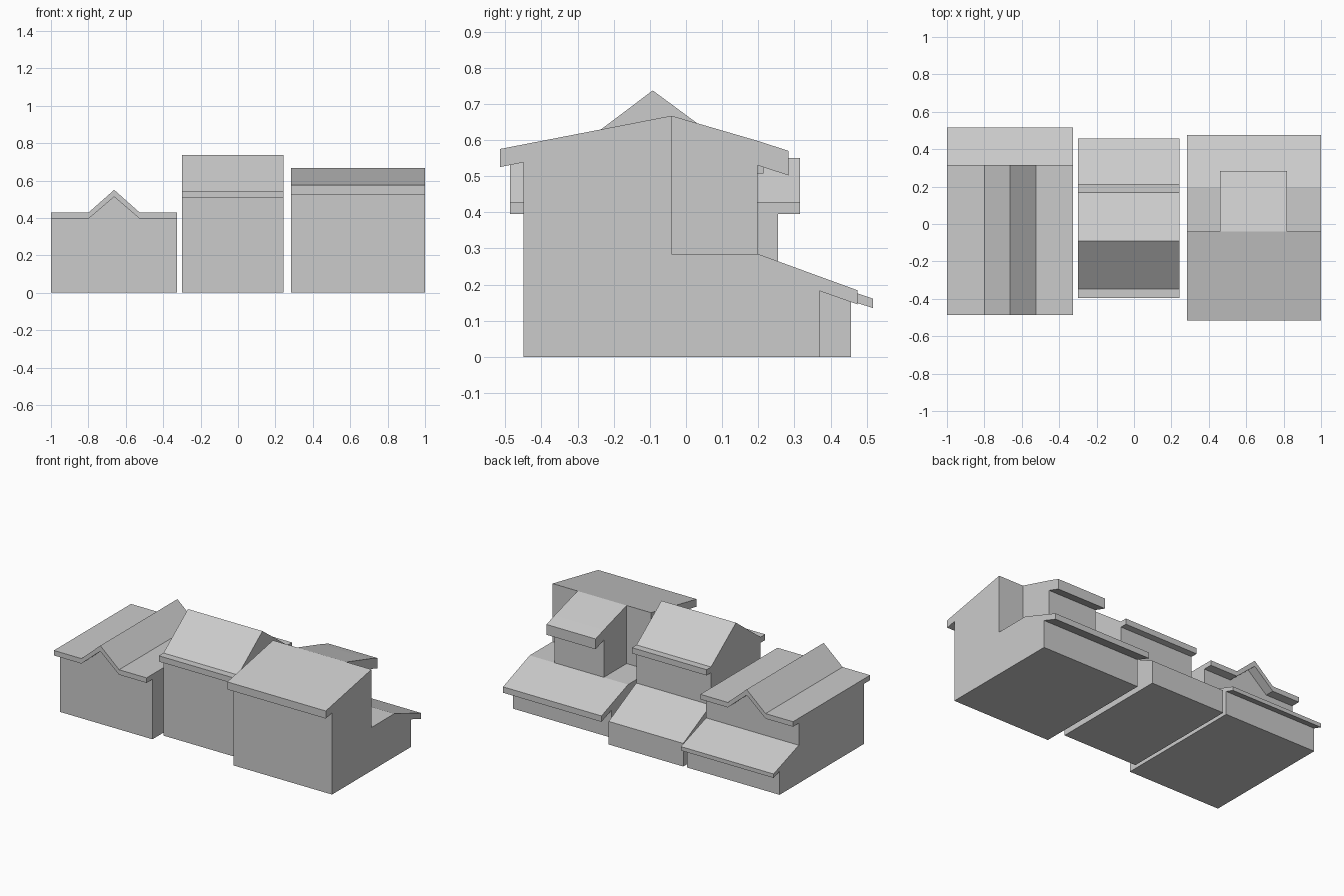
import bpy, bmesh


def prism(name, profile, axis, a, b):
    """Extrude a side profile (y,z) along x, or a front profile (x,z) along y."""
    bm = bmesh.new()
    if axis == 'x':
        pts, move = [(a, u, v) for u, v in profile], (b - a, 0, 0)
    else:
        pts, move = [(u, a, v) for u, v in profile], (0, b - a, 0)
    face = bm.faces.new([bm.verts.new(p) for p in pts])
    new = bmesh.ops.extrude_face_region(bm, geom=[face])['geom']
    bmesh.ops.translate(bm, vec=move,
                        verts=[g for g in new if isinstance(g, bmesh.types.BMVert)])
    bmesh.ops.recalc_face_normals(bm, faces=bm.faces)
    mesh = bpy.data.meshes.new(name)
    bm.to_mesh(mesh)
    bm.free()
    bpy.context.collection.objects.link(bpy.data.objects.new(name, mesh))


# Left house: flat roof with a central gable, plus a rear lean-to
L, R = -1.0, -0.325
under = [(L, 0.395), (-0.80, 0.395), (-0.662, 0.513), (-0.525, 0.395), (R, 0.395)]
over = [(L, 0.428), (-0.80, 0.428), (-0.662, 0.55), (-0.525, 0.428), (R, 0.428)]
prism("left_house_walls", [(L, 0)] + under + [(R, 0)], 'y', -0.425, 0.255)
prism("left_house_roof", under + over[::-1], 'y', -0.487, 0.315)
prism("left_house_lean_to",
      [(0.255, 0), (0.255, 0.25), (0.517, 0.161), (0.517, 0.135), (0.455, 0.155), (0.455, 0)],
      'x', L, R)

# Middle house: pitched roof with flat eave ledges and a flush rear lean-to
prism("middle_house",
      [(-0.345, 0), (-0.345, 0.507), (-0.395, 0.507), (-0.395, 0.545), (-0.347, 0.545),
       (-0.092, 0.737), (0.168, 0.545), (0.215, 0.545), (0.215, 0.507), (0.17, 0.507),
       (0.17, 0.295), (0.457, 0.152), (0.457, 0)],
      'x', -0.30, 0.243)

# Right house: front block with low rear section
prism("right_house_body",
      [(-0.45, 0), (-0.45, 0.538), (-0.515, 0.525), (-0.515, 0.575), (-0.04, 0.667),
       (-0.04, 0.285), (0.198, 0.285), (0.475, 0.184), (0.475, 0.145), (0.37, 0.182), (0.37, 0)],
      'x', 0.283, 1.0)

# Right house: narrow rear wing with overhanging roof
prism("right_house_rear_wing",
      [(-0.04, 0.285), (-0.04, 0.667), (0.20, 0.597), (0.283, 0.57), (0.283, 0.502),
       (0.198, 0.53), (0.198, 0.285)],
      'x', 0.46, 0.818)
